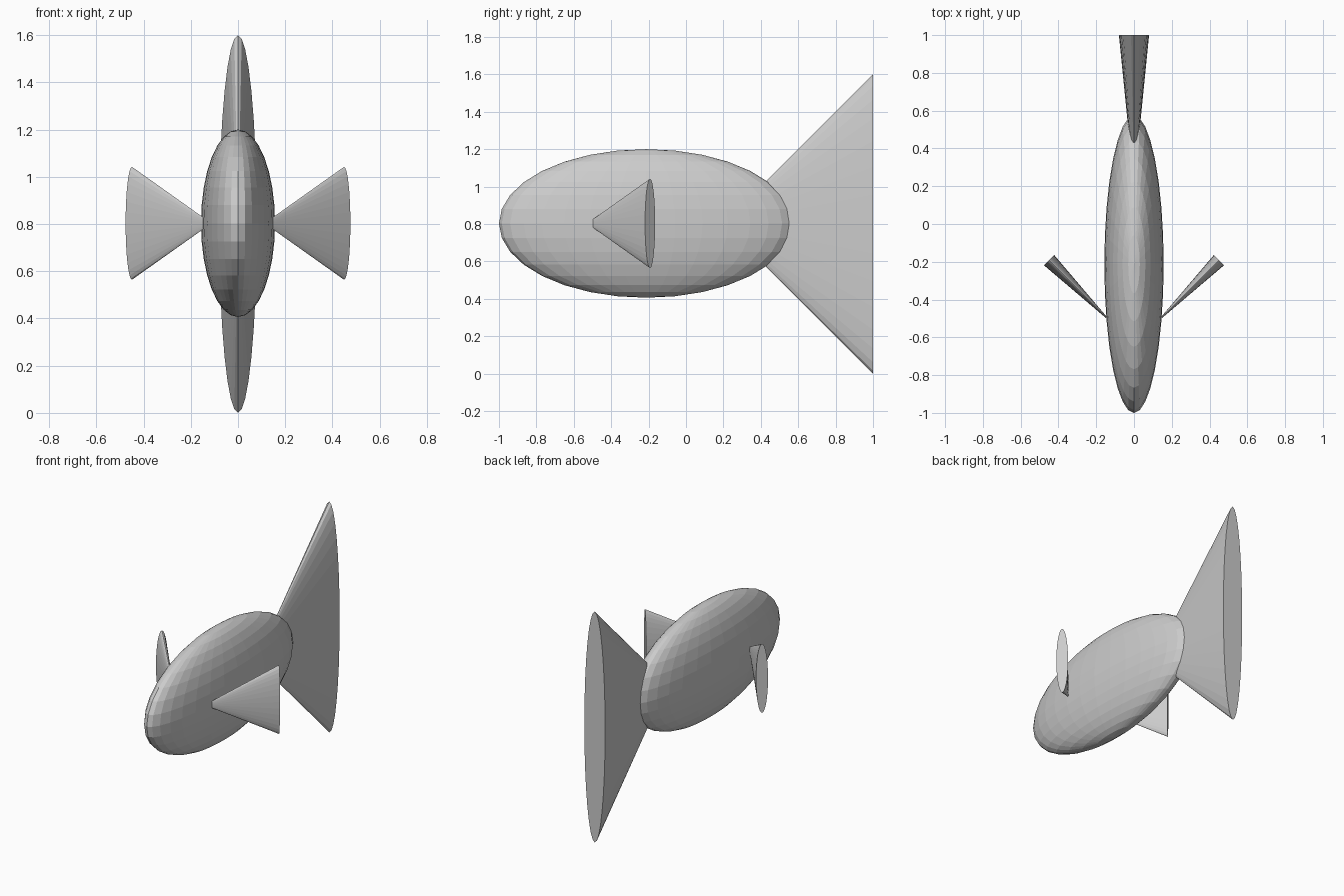
import bpy
import bmesh
from mathutils import Matrix, Vector

cube = bpy.data.objects.get("Cube")
if cube:
    bpy.data.objects.remove(cube, do_unlink=True)

grey = bpy.data.materials.new("plain_grey")
grey.use_nodes = True
grey.diffuse_color = (0.6, 0.6, 0.6, 1)
grey.node_tree.nodes["Principled BSDF"].inputs["Base Color"].default_value = (0.6, 0.6, 0.6, 1)


def finish(name, bm):
    """Turn a bmesh into a flat-shaded grey object."""
    bmesh.ops.recalc_face_normals(bm, faces=bm.faces)
    mesh = bpy.data.meshes.new(name)
    bm.to_mesh(mesh)
    bm.free()
    mesh.materials.append(grey)
    obj = bpy.data.objects.new(name, mesh)
    bpy.context.collection.objects.link(obj)
    return obj


def fin(name, tip, base, tip_radius, base_radius, flatness):
    """Flattened truncated cone that widens vertically from tip to base."""
    tip, base, up = Vector(tip), Vector(base), Vector((0, 0, 1))
    axis = (base - tip).normalized()
    side = up.cross(axis) * flatness
    matrix = Matrix((side, up, axis)).transposed().to_4x4()
    matrix.translation = (tip + base) / 2
    bm = bmesh.new()
    bmesh.ops.create_cone(bm, cap_ends=True, segments=32, radius1=tip_radius,
                          radius2=base_radius, depth=(base - tip).length, matrix=matrix)
    return finish(name, bm)


# Body: narrow, long ellipsoid
bm = bmesh.new()
bmesh.ops.create_uvsphere(bm, u_segments=32, v_segments=16, radius=1)
bmesh.ops.scale(bm, vec=(0.157, 0.787, 0.397), verts=bm.verts)
bmesh.ops.translate(bm, vec=(0, -0.213, 0.803), verts=bm.verts)
finish("body", bm)

# Tail fin: its narrow end is buried in the body
fin("tail_fin", (0, 0.28, 0.8), (0, 1, 0.8), 0.08, 0.8, 0.1)

# Side fins sweep outward and backward
for name, s in (("left_fin", 1), ("right_fin", -1)):
    fin(name, (s * 0.146, -0.495, 0.803), (s * 0.449, -0.192, 0.803), 0.024, 0.239, 0.16)
